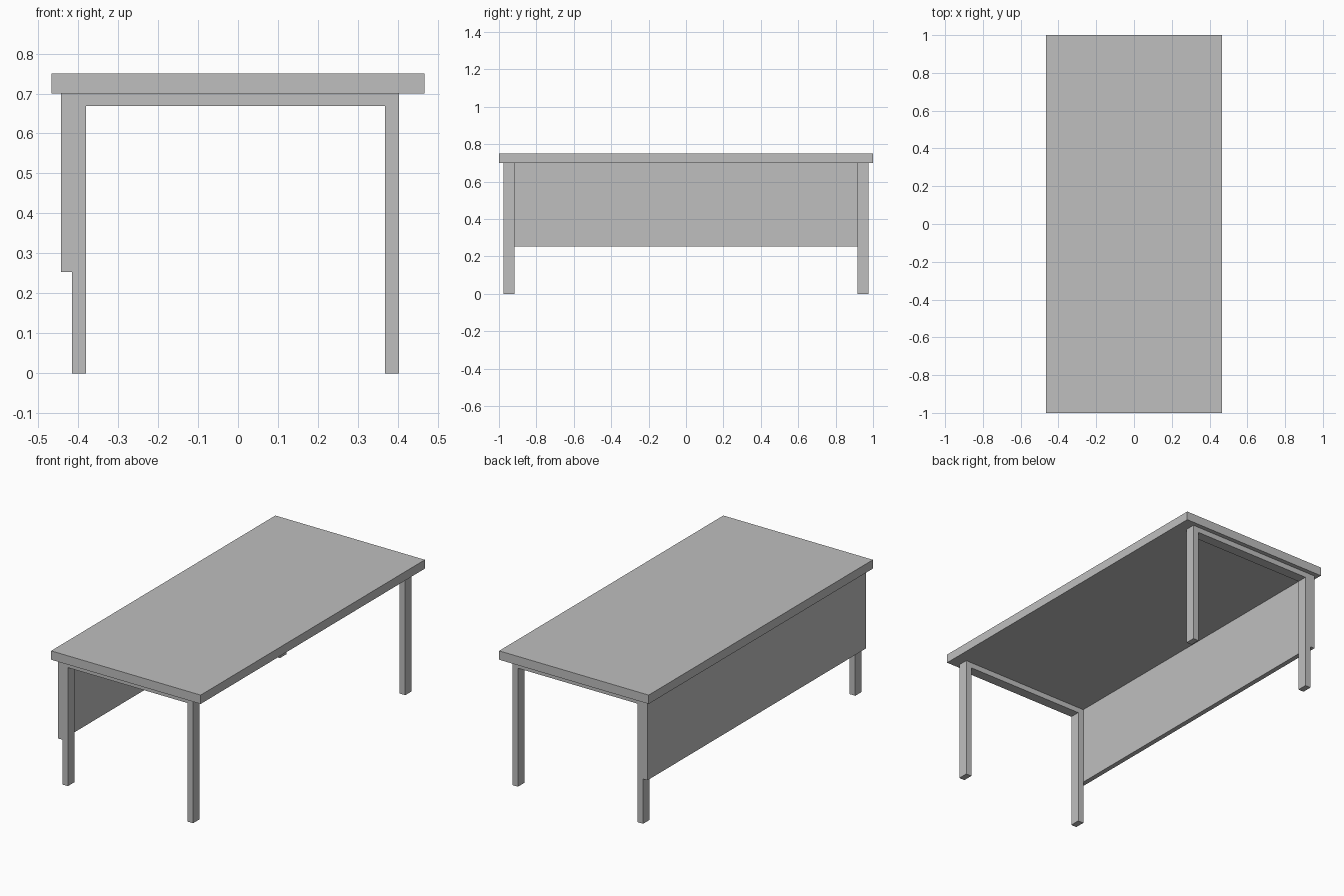
import bpy
import bmesh

cube = bpy.data.objects.get("Cube")
if cube:
    bpy.data.objects.remove(cube, do_unlink=True)

# Single flat material
grey = bpy.data.materials.new("light_grey")
grey.use_nodes = True
colour = (0.52, 0.52, 0.52, 1)
grey.diffuse_color = colour
grey.node_tree.nodes["Principled BSDF"].inputs["Base Color"].default_value = colour


def add_object(name, bm):
    bmesh.ops.recalc_face_normals(bm, faces=bm.faces)
    mesh = bpy.data.meshes.new(name)
    bm.to_mesh(mesh)
    bm.free()
    mesh.materials.append(grey)
    obj = bpy.data.objects.new(name, mesh)
    bpy.context.collection.objects.link(obj)
    return obj


def extrude_profile(name, profile, y0, y1):
    """Extrude an x-z outline from y0 to y1."""
    bm = bmesh.new()
    face = bm.faces.new([bm.verts.new((x, y0, z)) for x, z in profile])
    geom = bmesh.ops.extrude_face_region(bm, geom=[face])["geom"]
    moved = [g for g in geom if isinstance(g, bmesh.types.BMVert)]
    bmesh.ops.translate(bm, verts=moved, vec=(0, y1 - y0, 0))
    return add_object(name, bm)


def box(name, x0, x1, y0, y1, z0, z1):
    return extrude_profile(name, [(x0, z0), (x1, z0), (x1, z1), (x0, z1)], y0, y1)


TOP_UNDERSIDE, TOP = 0.70, 0.75
RAIL_BOTTOM = 0.669
LEG_R, LEG_L, LEG_WIDTH = -0.415, 0.4025, 0.035
FRAME_IN, FRAME_OUT = 0.917, 0.975

# Table top
box("table_top", -0.467, 0.467, -1, 1, TOP_UNDERSIDE, TOP)

# Upside-down U frames: two legs joined by a rail
in_r, in_l = LEG_R + LEG_WIDTH, LEG_L - LEG_WIDTH
frame = [(LEG_R, 0), (in_r, 0), (in_r, RAIL_BOTTOM), (in_l, RAIL_BOTTOM),
         (in_l, 0), (LEG_L, 0), (LEG_L, TOP_UNDERSIDE), (LEG_R, TOP_UNDERSIDE)]
extrude_profile("front_leg_frame", frame, -FRAME_OUT, -FRAME_IN)
extrude_profile("back_leg_frame", frame, FRAME_IN, FRAME_OUT)

# Modesty panel fixed to the outside of the right-hand legs
box("modesty_panel", -0.4425, LEG_R, -FRAME_OUT, FRAME_OUT, 0.253, TOP_UNDERSIDE)
